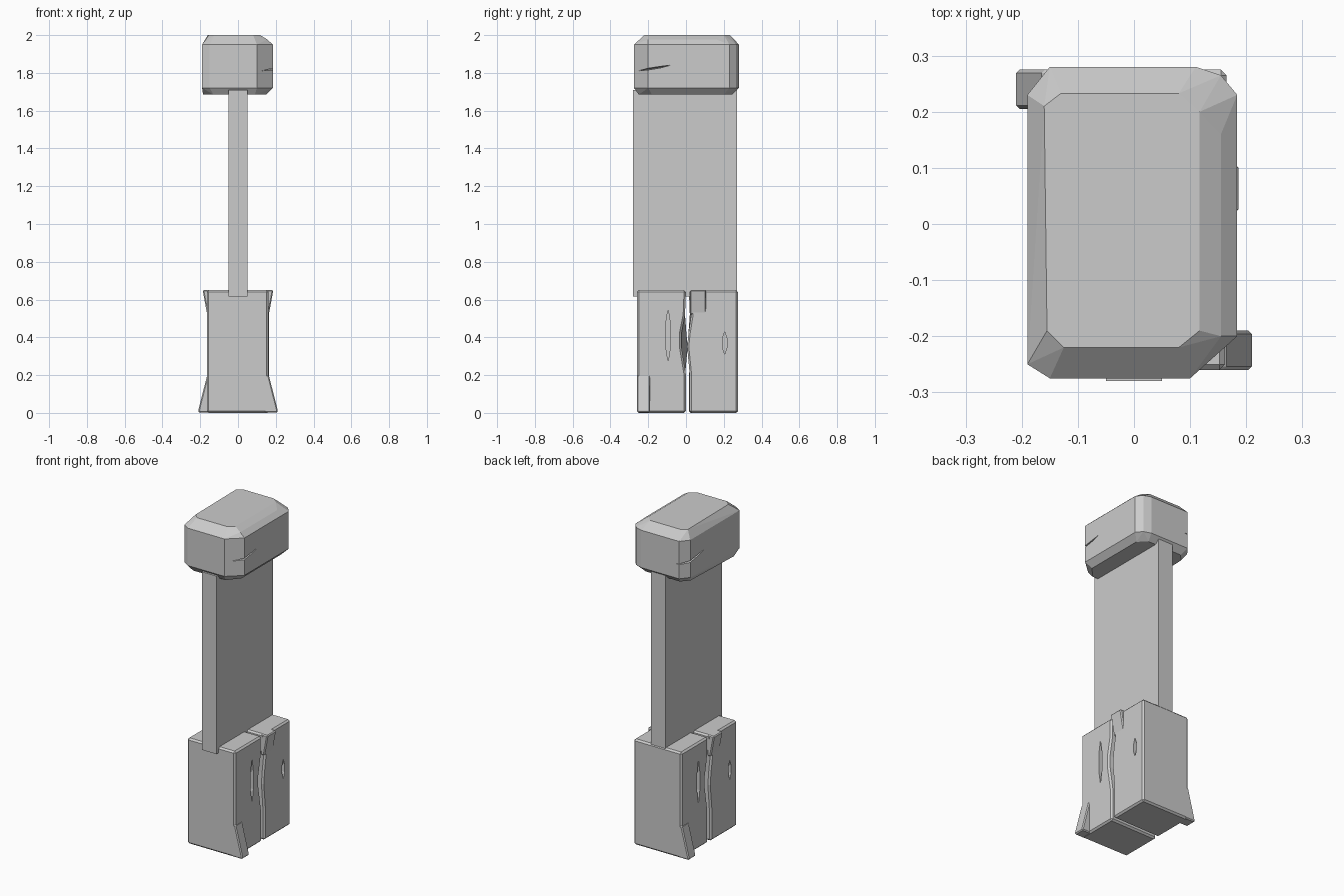
import bpy, bmesh
from mathutils import Matrix, Vector

cube = bpy.data.objects.get("Cube")
if cube:
    bpy.data.objects.remove(cube, do_unlink=True)

# One plain grey for everything
grey = bpy.data.materials.new("plain grey")
grey.use_nodes = True
grey.diffuse_color = (0.6, 0.6, 0.6, 1)
grey.node_tree.nodes["Principled BSDF"].inputs["Base Color"].default_value = (0.6, 0.6, 0.6, 1)

# Half turn about the vertical axis of the base
CENTRE = Vector((0, 0.0075, 0))
HALF_TURN = (Matrix.Translation(CENTRE) @ Matrix.Rotation(3.14159265, 4, 'Z')
             @ Matrix.Translation(-CENTRE))


def add_object(name, bm):
    bmesh.ops.recalc_face_normals(bm, faces=bm.faces)
    mesh = bpy.data.meshes.new(name)
    bm.to_mesh(mesh)
    bm.free()
    mesh.materials.append(grey)
    obj = bpy.data.objects.new(name, mesh)
    bpy.context.collection.objects.link(obj)
    return obj


def hull(name, points):
    bm = bmesh.new()
    for p in points:
        bm.verts.new(p)
    out = bmesh.ops.convex_hull(bm, input=bm.verts)
    loose = [g for g in out["geom_interior"] if isinstance(g, bmesh.types.BMVert)]
    bmesh.ops.delete(bm, geom=loose, context='VERTS')
    bmesh.ops.dissolve_limit(bm, angle_limit=0.02, verts=bm.verts, edges=bm.edges)
    return add_object(name, bm)


def bevel(obj, width):
    mod = obj.modifiers.new("edge chamfer", 'BEVEL')
    mod.width = width
    mod.segments = 1
    mod.limit_method = 'ANGLE'
    mod.angle_limit = 0.8


def carve(obj, cutters):
    for cutter in cutters:
        mod = obj.modifiers.new("carve", 'BOOLEAN')
        mod.operation = 'DIFFERENCE'
        mod.solver = 'EXACT'
        mod.object = cutter
    bpy.context.view_layer.update()
    graph = bpy.context.evaluated_depsgraph_get()
    mesh = bpy.data.meshes.new_from_object(obj.evaluated_get(graph))
    obj.modifiers.clear()
    obj.data = mesh
    for cutter in cutters:
        bpy.data.objects.remove(cutter, do_unlink=True)


def turned_copy(obj, name):
    copy = obj.copy()
    copy.data = obj.data.copy()
    copy.name = name
    copy.data.transform(HALF_TURN)
    bpy.context.collection.objects.link(copy)
    return copy


def knot(y, low, high, half):
    # Narrow spindle-shaped slot cutter
    mid, q = (low + high) / 2, (high - low) / 5
    outline = [(y, low), (y + half, mid - q), (y + half, mid + q), (y, high),
               (y - half, mid + q), (y - half, mid - q)]
    return hull("knot_cutter", [(x, a, z) for x in (0.13, 0.2) for a, z in outline])


# Plank with a different wavy inner edge on each side
heights = (0, 0.2, 0.35, 0.42, 0.52, 0.65)
near_edge = (0, 0, -0.025, -0.025, -0.005, 0)
far_edge = (-0.005, -0.005, 0.01, 0.003, -0.013, -0.003)
bm = bmesh.new()
sides = []
for x, edge in ((0.162, near_edge), (-0.165, far_edge)):
    outer = [bm.verts.new((x, -0.26, z)) for z in heights]
    inner = [bm.verts.new((x, y, z)) for y, z in zip(edge, heights)]
    for i in range(len(heights) - 1):
        bm.faces.new((outer[i], inner[i], inner[i + 1], outer[i + 1]))
    sides.append(outer + inner[::-1])
for i in range(len(sides[0])):
    j = (i + 1) % len(sides[0])
    bm.faces.new((sides[0][i], sides[0][j], sides[1][j], sides[1][i]))
front_plank = add_object("front_plank", bm)
bevel(front_plank, 0.01)

# The small knot of the far plank lies on the turned side
small = knot(0.205, 0.31, 0.43, 0.012)
small.data.transform(HALF_TURN)
carve(front_plank, [knot(-0.095, 0.27, 0.55, 0.013), small])
turned_copy(front_plank, "back_plank")


# Splinters that splay outwards at the foot and the top
def splinter(name, outline, y0, y1):
    part = hull(name, [(x, y, z) for y in (y0, y1) for x, z in outline])
    bevel(part, 0.006)
    carve(part, [])
    return part


foot = splinter("front_foot_splinter",
                [(0.14, 0.002), (0.21, 0.002), (0.21, 0.015), (0.163, 0.2), (0.14, 0.2)],
                -0.26, -0.19)
turned_copy(foot, "back_foot_splinter")
top = splinter("back_top_splinter",
               [(0.14, 0.65), (0.187, 0.65), (0.183, 0.635), (0.163, 0.52), (0.14, 0.52)],
               0.02, 0.107)
turned_copy(top, "front_top_splinter")

# Thin upright slab
hull("slab", [(x, y, z) for x in (-0.05, 0.05) for y in (-0.28, 0.27)
              for z in (0.615, 1.71)])

# Rough chamfered cap block
crown = [(-0.155, -0.19), (-0.125, -0.22), (0.08, -0.22), (0.117, -0.19),
         (0.117, 0.2), (0.08, 0.233), (-0.13, 0.233), (-0.16, 0.21)]
waist = [(-0.19, -0.25), (-0.15, -0.275), (0.10, -0.275), (0.184, -0.20),
         (0.184, 0.23), (0.155, 0.265), (0.11, 0.28), (-0.15, 0.28), (-0.19, 0.23)]
base = [(-0.185, -0.2), (-0.13, -0.25), (0.09, -0.25), (0.15, -0.18),
        (0.15, 0.2), (0.1, 0.245), (-0.13, 0.245), (-0.17, 0.2)]
shoulder = [(0.155, -0.2, 1.977), (0.155, 0.16, 1.977)]
cap = hull("cap_block",
           [(x, y, 2.0) for x, y in crown]
           + [(x, y, z) for x, y in waist for z in (1.72, 1.95)]
           + [(x, y, 1.685) for x, y in base] + shoulder)


# Wedge-shaped cracks at two opposite corners
def crack():
    mouth = [(-0.32, 1.795), (-0.32, 1.815), (-0.22, 1.83), (-0.045, 1.853), (-0.2, 1.81)]
    return hull("crack_cutter", [(0.26, y, z) for y, z in mouth]
                + [(0.12, -0.32, 1.8), (0.14, -0.1, 1.835)])


other = crack()
other.data.transform(HALF_TURN)
carve(cap, [crack(), other])
